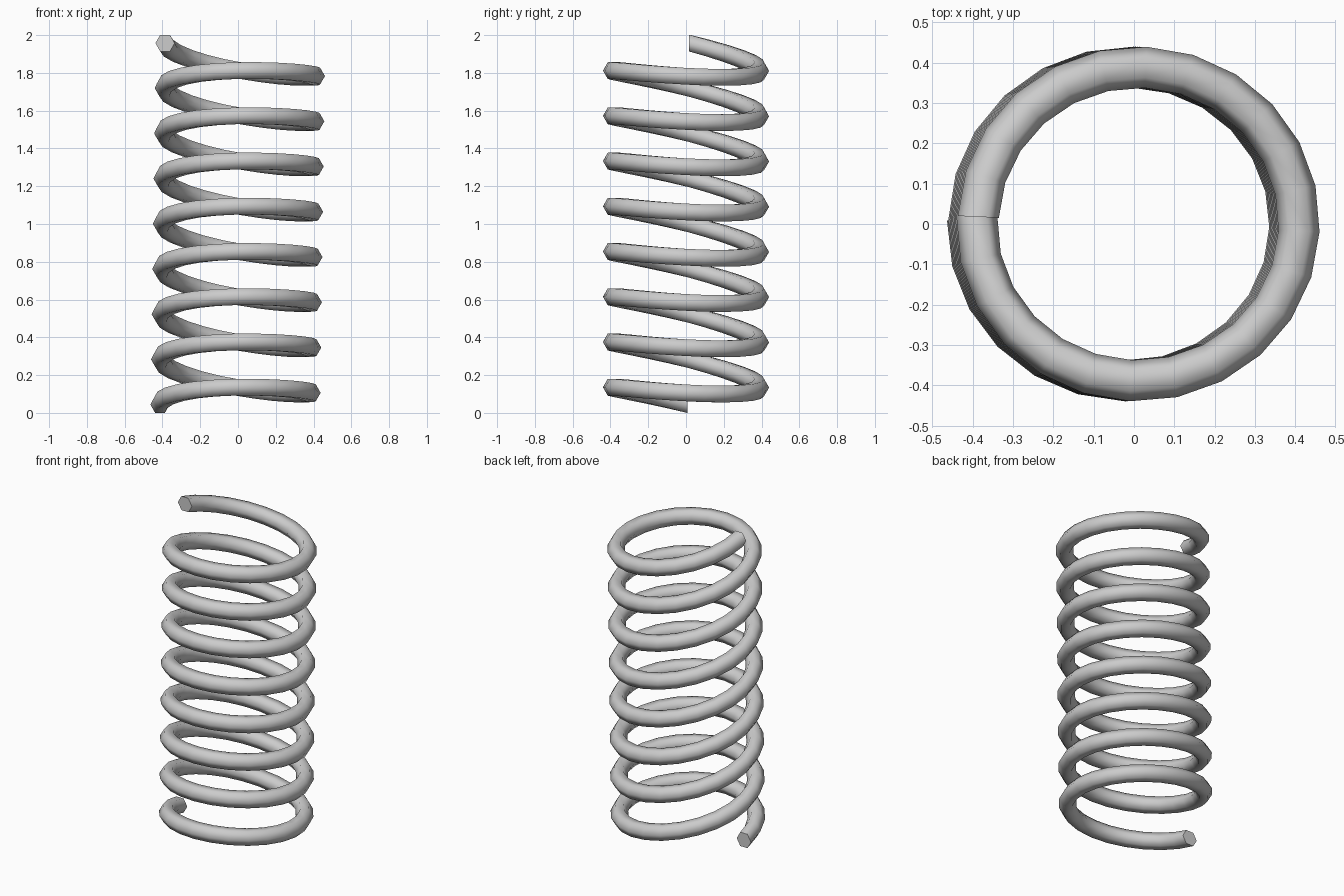
import bpy
import bmesh
from math import sin, cos, pi, radians
from mathutils import Vector

cube = bpy.data.objects.get("Cube")
if cube:
    bpy.data.objects.remove(cube)

TURNS, STEPS, SIDES = 8, 24, 6      # coil turns, rings per turn, wire sides
PITCH, WIRE = 0.2395, 0.051
RX, RY = 0.399, 0.389
START, END = radians(-1.2), 2 * pi * TURNS - radians(2.6)

steel = bpy.data.materials.new("steel_grey")
steel.use_nodes = True
steel.diffuse_color = (0.6, 0.6, 0.6, 1)
steel.node_tree.nodes["Principled BSDF"].inputs["Base Color"].default_value = (0.6, 0.6, 0.6, 1)


def coil_point(a):
    """Centre of the wire: starts on -x, passes the front, leans slightly to +x."""
    turn = a / (2 * pi)
    return Vector((-0.014 + 0.0033 * turn - RX * cos(a),
                   -RY * sin(a),
                   0.016 + PITCH * turn + 0.03 * cos(a) + 0.06 * sin(a)))


# Sweep an upright hexagonal section along the coil
bm = bmesh.new()
rings = []
count = TURNS * STEPS
for i in range(count + 1):
    a = START + (END - START) * i / count
    centre = coil_point(a)
    outward = Vector((-cos(a), -sin(a), 0))
    ring = []
    for s in range(SIDES):
        t = 2 * pi * s / SIDES
        ring.append(bm.verts.new(centre + WIRE * (outward * cos(t) + Vector((0, 0, sin(t))))))
    rings.append(ring)

for r0, r1 in zip(rings, rings[1:]):
    for s in range(SIDES):
        n = (s + 1) % SIDES
        bm.faces.new((r0[s], r0[n], r1[n], r1[s]))

# Cut ends of the wire
bm.faces.new(rings[0])
bm.faces.new(rings[-1])
bmesh.ops.recalc_face_normals(bm, faces=bm.faces)

mesh = bpy.data.meshes.new("coil_spring")
bm.to_mesh(mesh)
bm.free()
mesh.materials.append(steel)
spring = bpy.data.objects.new("coil_spring", mesh)
bpy.context.collection.objects.link(spring)

# Smooth wire with crisp cut ends
bpy.ops.object.select_all(action='DESELECT')
spring.select_set(True)
bpy.context.view_layer.objects.active = spring
bpy.ops.object.shade_smooth_by_angle(angle=radians(68))
